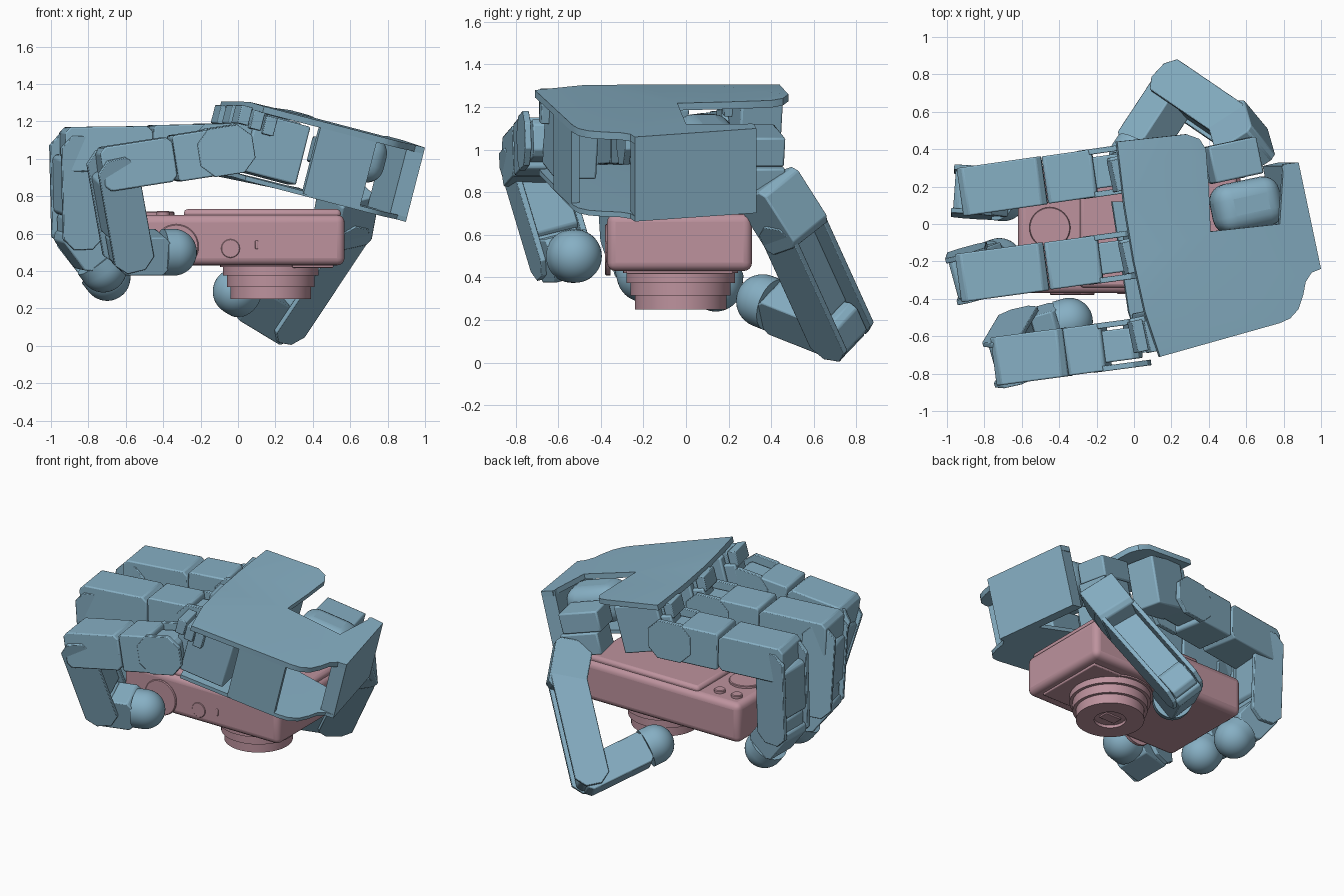
import bpy, bmesh, math
from mathutils import Vector as V, Matrix

if "Cube" in bpy.data.objects:
    bpy.data.objects.remove(bpy.data.objects["Cube"])

def material(name, col):
    m = bpy.data.materials.new(name)
    m.diffuse_color = col
    m.use_nodes = True
    m.node_tree.nodes["Principled BSDF"].inputs["Base Color"].default_value = m.diffuse_color
    return m

BLUE = material("hand_blue", (0.24, 0.43, 0.55, 1))
PINK = material("camera_pink", (0.51, 0.29, 0.34, 1))

def finish(name, bm, mat, bevel=0.0, seg=2):
    bmesh.ops.recalc_face_normals(bm, faces=bm.faces)
    me = bpy.data.meshes.new(name)
    bm.to_mesh(me)
    bm.free()
    ob = bpy.data.objects.new(name, me)
    bpy.context.collection.objects.link(ob)
    me.materials.append(mat)
    if bevel:
        b = ob.modifiers.new("bevel", 'BEVEL')
        b.width, b.segments, b.limit_method = bevel, seg, 'ANGLE'
    bpy.context.view_layer.objects.active = ob
    ob.select_set(True)
    bpy.ops.object.shade_smooth_by_angle(angle=math.radians(35))
    ob.select_set(False)
    return ob

def slab(name, pts, shift, mat=BLUE, bevel=0.0):
    """Extrude a loop of 3D points along a shift vector."""
    bm = bmesh.new()
    f = bm.faces.new([bm.verts.new(p) for p in pts])
    r = bmesh.ops.extrude_face_region(bm, geom=[f])
    bmesh.ops.translate(bm, vec=shift, verts=[v for v in r['geom'] if isinstance(v, bmesh.types.BMVert)])
    bmesh.ops.triangulate(bm, faces=[f for f in bm.faces if len(f.verts) > 8])
    return finish(name, bm, mat, bevel)

def box(name, c, size, axes=Matrix.Identity(3), mat=BLUE, bevel=0.01, seg=2):
    bm = bmesh.new()
    bmesh.ops.create_cube(bm, size=1, matrix=Matrix.Translation(c) @ axes.to_4x4() @ Matrix.Diagonal((*size, 1)))
    return finish(name, bm, mat, bevel, seg)

def lathe(name, prof, origin, axis, mat, n=48):
    """Spin (radius, height) pairs round an axis."""
    bm = bmesh.new()
    vs = [bm.verts.new((r, 0, h)) for r, h in prof]
    es = [bm.edges.new(p) for p in zip(vs, vs[1:])]
    bmesh.ops.spin(bm, geom=vs + es, cent=(0, 0, 0), axis=(0, 0, 1), angle=2 * math.pi, steps=n)
    bmesh.ops.remove_doubles(bm, verts=bm.verts, dist=1e-5)
    q = V((0, 0, 1)).rotation_difference(V(axis))
    bm.transform(Matrix.Translation(origin) @ q.to_matrix().to_4x4())
    return finish(name, bm, mat)

def disc(name, c, axis, r, h, mat):
    return lathe(name, [(0, 0), (r, 0), (r, h * .8), (r - h * .2, h), (0, h)], c, axis, mat, 32)

# ---------------- fingers ----------------
def prism(name, P, d, t, w, prof, off, width, bevel=0.008):
    pts = [P + d * s + t * k + w * (off - width / 2) for s, k in prof]
    return slab(name, pts, w * width, BLUE, bevel)

def octo(s0, s1, h, c, low=None):
    b = -h if low is None else low
    return [(s0 + c, b), (s1 - c, b), (s1, b + c), (s1, h - c), (s1 - c, h), (s0 + c, h), (s0, h - c), (s0, b + c)]

def frame(P, Q, n):
    d = (Q - P).normalized()
    w = (n - d * n.dot(d)).normalized()
    return d, w.cross(d), w, (Q - P).length

def finger(name, A, B, C, T, wide=0.26):
    A, B, C, T = map(V, (A, B, C, T))
    n = (C - B).cross(T - C).normalized()
    thumb = name == "thumb"
    # knuckle bracket and two-part first link (t points to the inside of the bend)
    d, t, w, L = frame(A, B, V((0, 0, 1)).cross(B - A).normalized() if not thumb else n)
    if t.z > 0 and not thumb:
        t, w = -t, -w
    m = L * 0.5
    if not thumb:
        for s in (-1, 1):
            prism(name + "_knuckle_plate", A, d, t, w, octo(-.1, .2, .13, .07), s * (wide / 2 - .015), .03, .004)
        prism(name + "_knuckle_motor", A, d, t, w, octo(-.06, .2, .09, .03), 0, wide - .09)
        prism(name + "_first_rear", A, d, t, w, octo(.12, m, .125, .012), 0, wide - .005)
    prism(name + "_first_front", A, d, t, w, octo(.02 if thumb else m + .004, L + .07, .12, .03), 0, wide)
    # second link: motor between two cheek plates
    d, t, w, L = frame(B, C, n)
    low = -.02 if thumb else -.1
    prism(name + "_second_motor", B, d, t, w, octo(.03, L - .1, .09, .02, low), 0, wide - .05)
    prism(name + "_elbow_motor", C, d, t, w, octo(-.12, .07, .085, .03), 0, wide - .07)
    for s in (-1, 1):
        prism(name + "_second_cheek", B, d, t, w, octo(-.08, L + .08, .11, .06), s * (wide / 2 - .014), .028, .004)
    # last link with round tip
    d, t, w, L = frame(C, T, n)
    prism(name + "_last_block", C, d, t, w, octo(-.06, max(L - .05, .1), .105, .03), 0, wide - .05)
    R = .125
    arc = [(R * math.cos(a), R * math.sin(a)) for a in (i * math.pi / 20 for i in range(11))]
    arc[-1] = (0, R)
    lathe(name + "_round_tip", [(0, -.06), (R, -.06)] + arc, T, d, BLUE)

finger("front_finger", (-.03, -.64, 1.05), (-.67, -.725, .95), (-.59, -.59, .50), (-.345, -.52, .50))
finger("middle_finger", (-.06, -.17, 1.06), (-.87, -.28, 1.05), (-.86, -.25, .60), (-.72, -.20, .41))
finger("rear_finger", (-.09, .29, 1.06), (-.86, .18, 1.05), (-.86, .16, .57), (-.70, .14, .365))
finger("thumb", (.60, .36, .86), (.56, .50, .64), (.23, .725, .145), (-.01, .36, .29), .24)

# ---------------- palm ----------------
DOWN = V((-.25, 0, -.968))
def top(x, y, d=0):
    return V((x, y, min(1.327 - .264 * x + .0146 * y, 1.305))) + DOWN * d

edge = [(1.0, -.24), (.95, -.26), (.918, -.31), (.905, -.38), (.88, -.455), (.835, -.505), (.78, -.53)]
plate = [(-.09, .44), (.28, .48), (.35, .455), (.385, .40), (.40, .2), (.41, -.04), (.78, .0), (.80, .32), (.88, .33)]
left = [(.14, -.71), (.06, -.47), (0, -.2), (-.05, .1)]
slab("palm_top_plate", [top(*p) for p in plate + edge + left], DOWN * .035)
low = [(-.02, .12), (.42, .12), (.45, -.04), (.93, -.02)]
slab("palm_lower_plate", [top(*p, .385) for p in low + edge + [(.14, -.69), (.07, -.47), (.03, -.2)]], DOWN * .025)
slab("palm_end_wall", [top(*p) for p in [(.79, .31), (.88, .33), (1.0, -.24), (.91, -.26)]], DOWN * .41)
slab("palm_front_wall", [top(*p, .01) for p in [(.45, -.621), (.75, -.538), (.74, -.50), (.44, -.583)]], DOWN * .39)

u = V((.945, .2, -.25)).normalized()
v = V((0, 0, 1)).cross(u).normalized()
axes = Matrix((u, v, u.cross(v))).transposed()
for i, (x, y) in enumerate([(.24, -.54), (.19, -.12), (.13, .32)]):
    box("palm_motor", top(x, y, .21), (.30, .2, .32), axes)
    box("palm_motor_horn", top(x - .17, y - .03, .21), (.1, .14, .2), axes)
    for k in range(3):
        box("palm_step_block", top(x - .2 + k * .07, y - .06, .075 + k * .012), (.06, .17, .10), axes, bevel=.005)
# thumb motors in the notch: a round-topped one and a boxy one behind it
box("thumb_motor", V((.60, .10, 1.02)), (.37, .27, .25), axes, bevel=.09, seg=5)
box("thumb_side_motor", V((.53, .34, 1.02)), (.27, .20, .14), axes)
box("thumb_side_motor_lower", V((.52, .34, .87)), (.26, .20, .15), axes)

# ---------------- camera ----------------
box("camera_body", V((-.025, -.03, .565)), (1.19, .68, .27), mat=PINK, bevel=.04, seg=4)
box("camera_screen_frame", V((.13, -.03, .705)), (.84, .62, .05), mat=PINK, bevel=.02)
disc("control_dial", (-.45, -.02, .695), (0, 0, 1), .11, .022, PINK)
for x, y in [(-.53, .2), (-.40, .2), (-.53, -.24), (-.40, -.24)]:
    disc("rear_button", (x, y, .695), (0, 0, 1), .036, .025, PINK)
lathe("lens_barrel", [(.27, 0), (.27, .015), (.255, .015), (.255, .06), (.235, .06), (.235, .12), (.215, .12),
                      (.215, .185), (.10, .185), (.10, .165), (.0, .165)], (.175, -.025, .435), (0, 0, -1), PINK, 64)
box("lens_shutter", V((.175, -.025, .267)), (.12, .07, .015), mat=PINK, bevel=.003)
disc("mode_dial", (-.33, -.355, .53), (0, -1, 0), .12, .025, PINK)
disc("shutter_button", (-.04, -.36, .52), (0, -1, 0), .05, .015, PINK)
box("power_slot", V((.10, -.37, .54)), (.016, .012, .045), mat=PINK, bevel=.004)
box("grip_ridge", V((.40, -.03, .427)), (.22, .5, .02), mat=PINK, bevel=.006)
